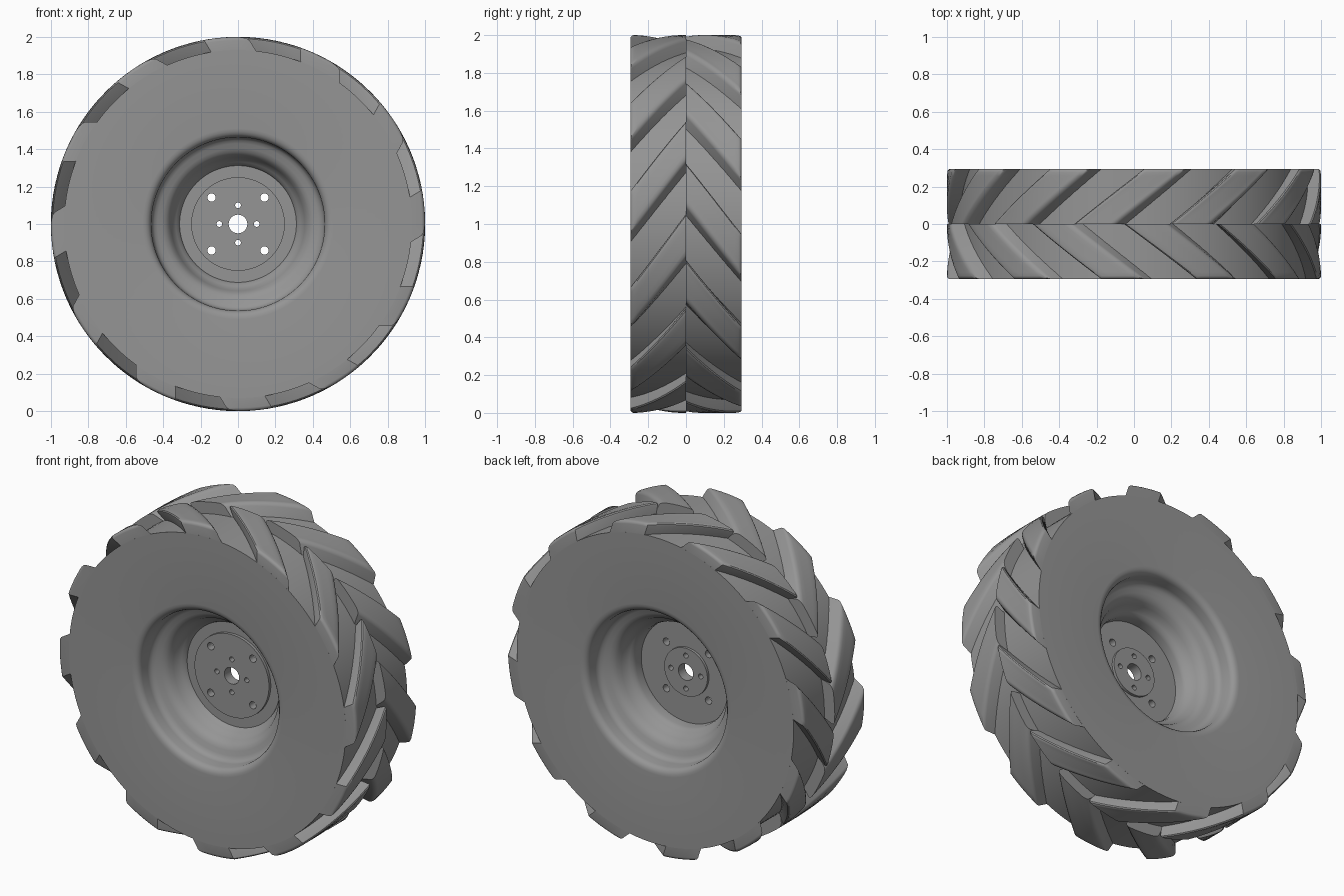
import bpy, bmesh, math
from mathutils import Matrix, Vector

if "Cube" in bpy.data.objects:
    bpy.data.objects.remove(bpy.data.objects["Cube"])

W = 0.295        # half width of the tyre
R, FLOOR = 1.0, 0.93
C = Vector((0, 0, 1))

rubber = bpy.data.materials.new("dark_grey")
rubber.diffuse_color = (0.3, 0.3, 0.3, 1)
rubber.use_nodes = True
rubber.node_tree.nodes["Principled BSDF"].inputs["Base Color"].default_value = rubber.diffuse_color


def polar(r, deg, y):
    a = math.radians(deg)
    return Vector((r * math.cos(a), y, r * math.sin(a))) + C


def finish(bm, name, angle=30):
    bmesh.ops.recalc_face_normals(bm, faces=bm.faces)
    me = bpy.data.meshes.new(name)
    bm.to_mesh(me)
    bm.free()
    me.materials.append(rubber)
    ob = bpy.data.objects.new(name, me)
    bpy.context.collection.objects.link(ob)
    smooth(ob, angle)
    return ob


def smooth(ob, angle=30):
    bpy.ops.object.select_all(action='DESELECT')
    ob.select_set(True)
    bpy.context.view_layer.objects.active = ob
    bpy.ops.object.shade_smooth_by_angle(angle=math.radians(angle))


def lathe(name, profile, steps, closed, angle=30):
    """Revolve (radius, y) points about the axle."""
    bm = bmesh.new()
    vs = [bm.verts.new(polar(r, 0, y)) for r, y in profile]
    pairs = list(zip(vs, vs[1:])) + ([(vs[-1], vs[0])] if closed else [])
    es = [bm.edges.new(p) for p in pairs]
    bmesh.ops.spin(bm, geom=vs + es, cent=C, axis=(0, 1, 0),
                   angle=2 * math.pi, steps=steps, use_merge=True)
    bmesh.ops.remove_doubles(bm, verts=bm.verts, dist=1e-5)
    return finish(bm, name, angle)


# Tyre body and softly stepped rim bowl on both sides
bowl = [(FLOOR, W), (0.51, W), (0.495, 0.293), (0.481, 0.287), (0.470, 0.276),
        (0.464, 0.260), (0.462, 0.210), (0.458, 0.193), (0.447, 0.180),
        (0.430, 0.171), (0.405, 0.163), (0.385, 0.153), (0.368, 0.135),
        (0.357, 0.110), (0.346, 0.086), (0.332, 0.069), (0.319, 0.057),
        (0.312, 0.042)]
front = [(r, -y) for r, y in bowl]
back = bowl[:-1] + [(0.312, 0.035), (0.310, -0.02)]
lathe("tyre_body", front + [(0.310, -0.035)] + back[::-1], 144, True, 50)

# Hub plate with raised discs on each side
hub = lathe("hub_plate", [(0, -0.060), (0.25, -0.060), (0.25, -0.042), (0.33, -0.042),
                          (0.33, -0.014), (0.145, -0.014), (0.145, 0.002),
                          (0, 0.002)], 96, False)

# Axle hole, four bolt holes and four small holes
holes = [(0, 0, 0.05)]
for k in range(4):
    a = k * math.pi / 2
    holes.append((0.1 * math.cos(a), 0.1 * math.sin(a), 0.015))
    a += math.pi / 4
    holes.append((0.2 * math.cos(a), 0.2 * math.sin(a), 0.022))
bm = bmesh.new()
for x, z, r in holes:
    m = Matrix.Translation((x, 0, 1 + z)) @ Matrix.Rotation(math.pi / 2, 4, 'X')
    bmesh.ops.create_cone(bm, cap_ends=True, segments=32, radius1=r, radius2=r,
                          depth=0.4, matrix=m)
cutter = finish(bm, "hole_cutter")
cutter.hide_render = True
mod = hub.modifiers.new("holes", 'BOOLEAN')
mod.object = cutter
mod.solver = 'EXACT'
bpy.ops.object.select_all(action='DESELECT')
bpy.context.view_layer.objects.active = hub
bpy.ops.object.modifier_apply(modifier=mod.name)
bpy.data.objects.remove(cutter)
smooth(hub)


# Chevron tread: twelve swept lugs per side, staggered by about half a pitch
def add_lug(bm, start, sweep, side):
    NA, NY = 6, 8
    lo, hi = {}, {}
    for j in range(NY + 1):
        f = j / NY                     # 0 at the shoulder, 1 at the centre line
        y = side * (W - 0.0002) * (1 - f)
        for i in range(NA + 1):
            t = i / NA
            a = start + sweep * f
            lo[i, j] = bm.verts.new(polar(0.905, a - 1.2 + 15.4 * t, y))
            hi[i, j] = bm.verts.new(polar(R, a + 3 + 13.5 * t, y))
    for j in range(NY):
        for i in range(NA):
            for g in (lo, hi):
                bm.faces.new((g[i, j], g[i + 1, j], g[i + 1, j + 1], g[i, j + 1]))
        for i in (0, NA):
            bm.faces.new((lo[i, j], lo[i, j + 1], hi[i, j + 1], hi[i, j]))
    for j in (0, NY):
        bm.faces.new([lo[i, j] for i in range(NA + 1)] +
                     [hi[i, j] for i in range(NA, -1, -1)])
    rim = [(hi[i, j], hi[i, j + 1]) for i in (0, NA) for j in range(NY)]
    rim += [(hi[i, 0], hi[i + 1, 0]) for i in range(NA)]
    return [bm.edges.get(p) for p in rim]


for side, name, shift, sweep in ((-1, "front_tread_lugs", 0, 23),
                                 (1, "back_tread_lugs", -13.3, 22)):
    bm = bmesh.new()
    edges = []
    for k in range(12):
        edges += add_lug(bm, 54 + shift + 30 * k, sweep, side)
    bmesh.ops.recalc_face_normals(bm, faces=bm.faces)
    bmesh.ops.bevel(bm, geom=edges, offset=0.018, offset_type='OFFSET',
                    segments=3, profile=0.5, affect='EDGES')
    finish(bm, name, 35)
